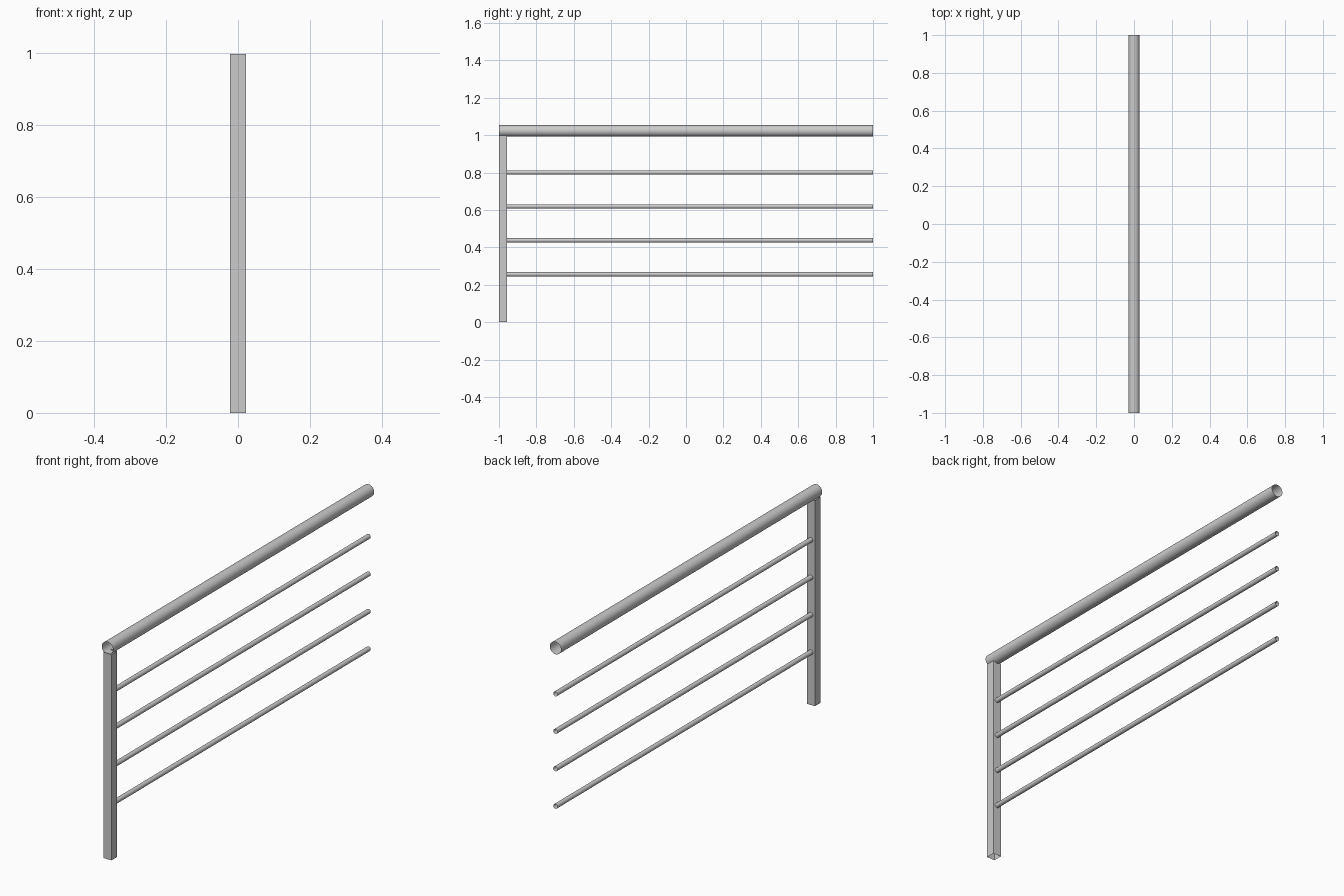
import bpy
import math

if "Cube" in bpy.data.objects:
    bpy.data.objects.remove(bpy.data.objects["Cube"])

HALF = 1.0          # half length of the railing
POST_W = 0.044      # post width
POST_H = 0.998      # post height


def tube(name, radius, y0, y1, z, sides):
    """Open-ended thin pipe running along y."""
    bpy.ops.mesh.primitive_cylinder_add(
        vertices=sides, radius=radius, depth=y1 - y0, end_fill_type='NOTHING',
        location=(0, (y0 + y1) / 2, z), rotation=(math.pi / 2, 0, 0))
    ob = bpy.context.object
    ob.name = name
    bpy.ops.object.shade_smooth_by_angle(angle=math.radians(40))
    return ob


# Square hollow post at the front end, open at top and bottom
bpy.ops.mesh.primitive_cylinder_add(
    vertices=4, radius=POST_W / math.sqrt(2), depth=POST_H,
    end_fill_type='NOTHING',
    location=(0, -HALF + POST_W / 2, POST_H / 2),
    rotation=(0, 0, math.pi / 4))
bpy.context.object.name = "post"

# Round handrail resting on the post
tube("handrail", 0.03, -HALF, HALF, 1.023, 32)

# Four thin horizontal bars from the post to the far end
for i in range(4):
    tube(f"bar_{i + 1}", 0.0115, -HALF + POST_W, HALF, 0.256 + i * 0.1815, 20)
